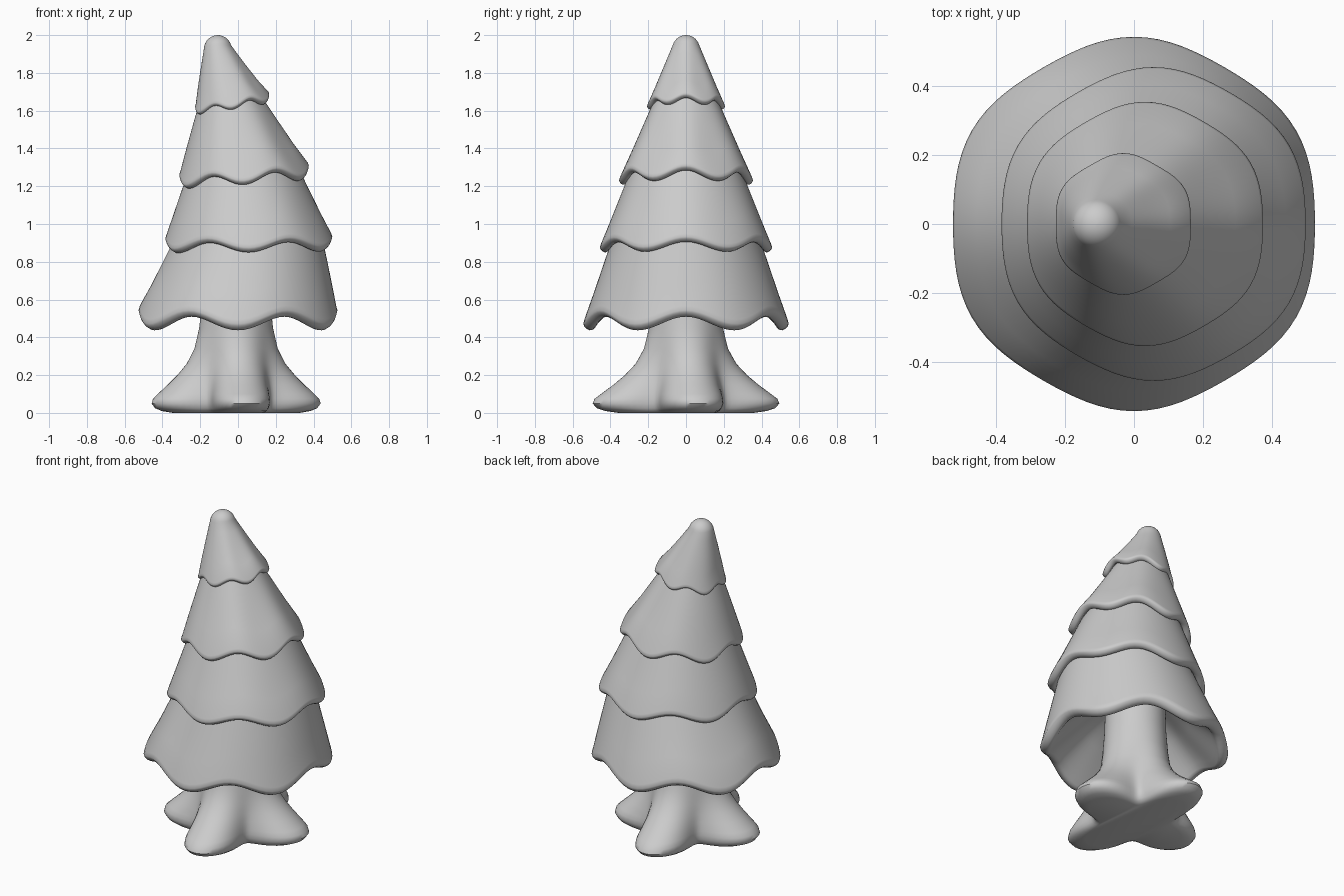
import bpy
import bmesh
from math import cos, sin, pi, radians

cube = bpy.data.objects.get("Cube")
if cube:
    bpy.data.objects.remove(cube)

SEGMENTS = 96

clay = bpy.data.materials.new("plain grey")
clay.use_nodes = True
grey = (0.6, 0.6, 0.6, 1)
clay.diffuse_color = grey
clay.node_tree.nodes["Principled BSDF"].inputs["Base Color"].default_value = grey


def loft(name, rings):
    """Skin a list of rings, each a function from angle to a point, and cap both ends."""
    bm = bmesh.new()
    loops = [[bm.verts.new(ring(2 * pi * i / SEGMENTS)) for i in range(SEGMENTS)]
             for ring in rings]
    for low, high in zip(loops, loops[1:]):
        for i in range(SEGMENTS):
            j = (i + 1) % SEGMENTS
            bm.faces.new((low[i], low[j], high[j], high[i]))
    bm.faces.new(loops[0][::-1])
    bm.faces.new(loops[-1])
    bmesh.ops.recalc_face_normals(bm, faces=bm.faces)
    mesh = bpy.data.meshes.new(name)
    bm.to_mesh(mesh)
    bm.free()
    obj = bpy.data.objects.new(name, mesh)
    bpy.context.collection.objects.link(obj)
    mesh.materials.append(clay)
    bpy.ops.object.select_all(action="DESELECT")
    obj.select_set(True)
    bpy.context.view_layer.objects.active = obj
    bpy.ops.object.shade_smooth_by_angle(angle=radians(50))


def wavy_ring(cx, radius, z, wave=0, corner=0, tilt=0):
    """Six-cornered ring that dips at its corners and leans along x."""
    def point(a):
        w = cos(6 * (a - pi / 6))
        r = radius + corner * w
        return (cx + r * cos(a), r * sin(a), z - wave * w + tilt * r * cos(a))
    return point


def root_ring(z, valley, tip):
    """Four-lobed ring, slightly turned and a little shorter along x."""
    def point(a):
        s = (1 + cos(4 * (a - radians(7)))) / 2
        r = valley + (tip - valley) * s * (1.2 - 0.2 * s)
        squash = 1 - 0.4 * (tip - valley)
        return (r * squash * cos(a) - 0.01, r * sin(a), z)
    return point


# Trunk with four spreading roots
trunk_rings = [(0, 0.21, 0.36), (0.01, 0.235, 0.43), (0.025, 0.25, 0.475),
               (0.05, 0.26, 0.498), (0.075, 0.26, 0.487), (0.1, 0.257, 0.453),
               (0.15, 0.245, 0.385), (0.2, 0.232, 0.325), (0.26, 0.218, 0.268),
               (0.34, 0.203, 0.223), (0.45, 0.19, 0.196), (0.6, 0.178, 0.18),
               (0.95, 0.17, 0.17)]
loft("trunk", [root_ring(*r) for r in trunk_rings])


# Foliage tiers: hollow skirts with a rounded wavy lip
def tier(name, rim, top, wave, corner, tilt, roof, lip, tip_rings=()):
    (cx, r, z), (tx, tr, tz) = rim, top
    slope = (r - tr) / (tz - z)
    inner = r - 1.25 * lip
    rings = []
    # Hollow underside, from its roof down to the lip
    for t in (1, 0.5, 0.02):
        rings.append(wavy_ring(cx, inner + (roof[0] - inner) * t, z + (roof[1] - z) * t,
                               wave * (1 - t), corner * (1 - t), tilt))
    # Lip, as (inward, downward) steps in lip widths
    for dx, dz in ((1.0, 0.4), (0.8, 0.56), (0.55, 0.58), (0.25, 0.42), (0.07, 0.2), (0, 0)):
        rings.append(wavy_ring(cx, r - dx * lip, z - dz * lip, wave, corner, tilt))
    rings.append(wavy_ring(cx, r - slope * lip * 0.3, z + lip * 0.4, wave, corner, tilt))
    # Outer slope
    for t in (0.3, 0.6, 0.85, 1):
        rings.append(wavy_ring(cx + (tx - cx) * t, r + (tr - r) * t, z + (tz - z) * t,
                               wave * (1 - t), corner * (1 - t), tilt * (1 - t)))
    loft(name, rings + list(tip_rings))


# Rounded tip of the tree
tip_angles = [radians(15 + 74 * k / 7) for k in range(1, 8)]
tip = [wavy_ring(-0.107, 0.073 * cos(a), 1.927 + 0.073 * sin(a)) for a in tip_angles]

tier("bottom_tier", (0, 0.535, 0.508), (0.068, 0.364, 1.0),
     0.036, 0.009, 0, (0.16, 0.78), 0.06)
tier("lower_middle_tier", (0.057, 0.449, 0.902), (0.029, 0.275, 1.33),
     0.026, 0.007, 0.01, (0.3, 0.98), 0.045)
tier("upper_middle_tier", (0.032, 0.349, 1.258), (-0.04, 0.149, 1.7),
     0.027, 0.006, 0.07, (0.22, 1.33), 0.04)
tier("top_tier", (-0.031, 0.201, 1.64), (-0.107, 0.0705, 1.946),
     0.017, 0.005, 0.16, (0.11, 1.69), 0.03, tip)
